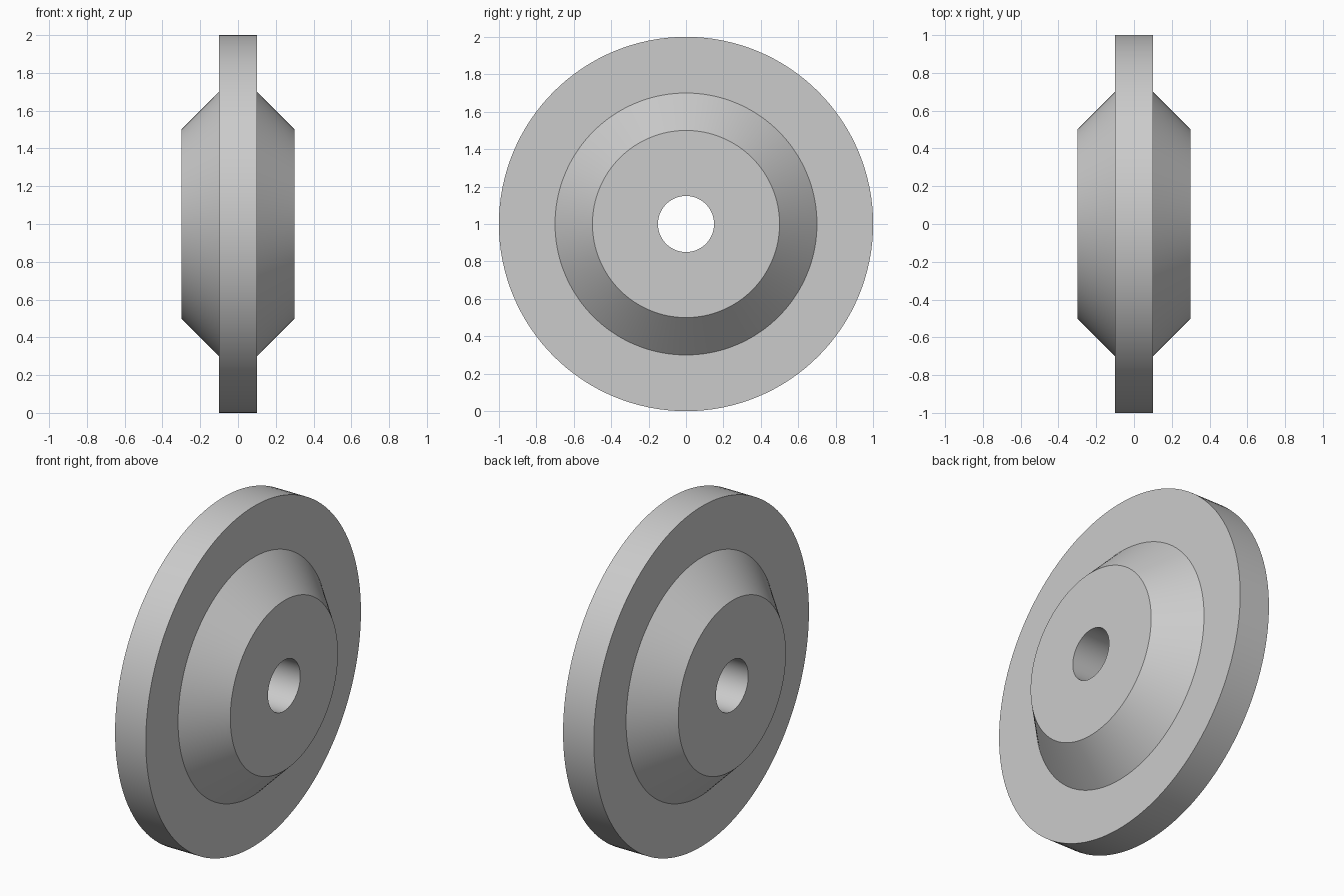
import bpy
import bmesh
import math
from mathutils import Vector

SEGMENTS = 128
CENTRE = Vector((0, 0, 1))

cube = bpy.data.objects.get("Cube")
if cube:
    bpy.data.objects.remove(cube, do_unlink=True)

# Plain grey material
grey = bpy.data.materials.new("plain_grey")
grey.use_nodes = True
colour = (0.6, 0.6, 0.6, 1)
grey.diffuse_color = colour
grey.node_tree.nodes["Principled BSDF"].inputs["Base Color"].default_value = colour

# Half section as (x, radius): bore, hub face, cone, disc face, rim
half = [(0.3, 0.15), (0.3, 0.5), (0.1, 0.7), (0.1, 1.0)]
section = half + [(-x, r) for x, r in reversed(half)]

# Revolve the closed section around the x axle
bm = bmesh.new()
verts = [bm.verts.new(CENTRE + Vector((x, 0, r))) for x, r in section]
edges = [bm.edges.new((v, verts[i - 1])) for i, v in enumerate(verts)]
bmesh.ops.spin(bm, geom=verts + edges, cent=CENTRE, axis=(1, 0, 0),
               angle=math.tau, steps=SEGMENTS, use_merge=True)
bmesh.ops.remove_doubles(bm, verts=bm.verts[:], dist=0.0001)
bmesh.ops.recalc_face_normals(bm, faces=bm.faces[:])

mesh = bpy.data.meshes.new("wheel_disc")
bm.to_mesh(mesh)
bm.free()
mesh.materials.append(grey)
wheel = bpy.data.objects.new("wheel_disc", mesh)
bpy.context.collection.objects.link(wheel)

# Smooth round surfaces with sharp corners
bpy.ops.object.select_all(action="DESELECT")
wheel.select_set(True)
bpy.context.view_layer.objects.active = wheel
bpy.ops.object.shade_smooth_by_angle(angle=math.radians(30))
